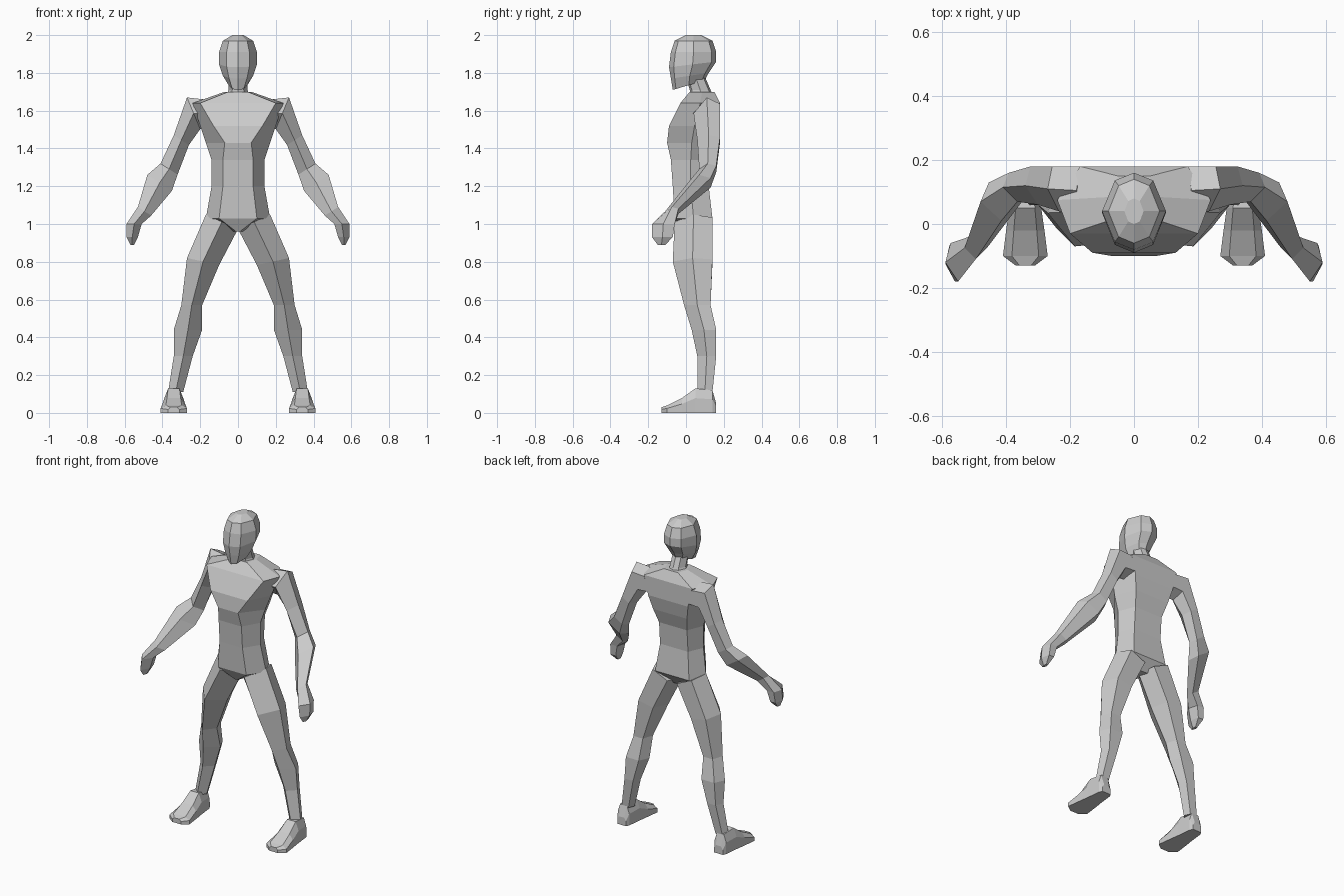
import bpy
import bmesh

cube = bpy.data.objects.get("Cube")
if cube:
    bpy.data.objects.remove(cube, do_unlink=True)

grey = bpy.data.materials.new("plain_grey")
grey.use_nodes = True
grey.diffuse_color = (.6, .6, .6, 1)
shader = grey.node_tree.nodes["Principled BSDF"]
shader.inputs["Base Color"].default_value = grey.diffuse_color


def loft(name, rings, mirror=False):
    """Skin equal rings, close both ends and optionally mirror across x."""
    bm = bmesh.new()
    loops = [[bm.verts.new(point) for point in ring] for ring in rings]
    for lower, upper in zip(loops, loops[1:]):
        for i in range(len(lower)):
            bm.faces.new((lower[i - 1], lower[i], upper[i], upper[i - 1]))
    bm.faces.new(loops[0])
    bm.faces.new(loops[-1])
    bmesh.ops.recalc_face_normals(bm, faces=bm.faces)
    mesh = bpy.data.meshes.new(name)
    bm.to_mesh(mesh)
    bm.free()
    mesh.materials.append(grey)
    part = bpy.data.objects.new(name, mesh)
    bpy.context.collection.objects.link(part)
    if mirror:
        part.modifiers.new("mirror", "MIRROR").use_mirror_merge = False


def symmetric(half):
    """Complete a half section running from the front centre to the back centre."""
    return half + [(-x, y, z) for x, y, z in half[-2:0:-1]]


def torso_ring(z, panel, front, side, back):
    """Flat front panel, a ridge at each side and a broad flat back."""
    middle = (front + back) / 2
    return symmetric([(0, front, z), (panel, front, z), (side, middle, z),
                      (side * .7, back, z), (0, back, z)])


def head_ring(z, side, front, back, rise=0):
    """Oval section whose back edge can sit higher than its front."""
    depth = back - front
    outline = [(0, 0), (.6, .1), (1, .5), (.6, .9), (0, 1)]
    return symmetric([(side * u, front + depth * v, z + rise * v)
                      for u, v in outline])


def limb_ring(x, z, width, front, back, slope):
    """Five-sided section hung from its outer point, dropping towards the body."""
    depth = back - front
    outline = [(0, 0), (.5, .5), (.2, 1), (.8, 1), (1, .5)]
    outline[:2] = [(.5, 0), (0, .5)]
    order = [outline[0], outline[1], outline[2], outline[3], outline[4]]
    return [(x - width * (1 - u), front + depth * v, z - width * slope * (1 - u))
            for u, v in order]


def arm_ring(x, z, width, front, back, slope=.65):
    return limb_ring(x, z, width, front, back, slope)


def leg_ring(x, z, width, front, back):
    """Level below the knee, tilting more and more towards the hip."""
    return limb_ring(x, z, width, front, back, max(0, z - .6))


def foot_ring(y, half, top):
    """Flat sole, upright sides and a bevelled upper."""
    middle = .34
    outline = [(-half, 0), (half, 0), (half, top * .6), (half * .6, top),
               (-half * .6, top), (-half, top * .6)]
    return [(middle + x, y, z) for x, z in outline]


# Torso from crotch to neck base
loft("torso", [
    torso_ring(.96, .01, -.02, .03, .09),
    torso_ring(1.03, .1, -.06, .17, .14),
    torso_ring(1.2, .08, -.07, .14, .12),
    torso_ring(1.34, .08, -.08, .14, .13),
    torso_ring(1.43, .07, -.1, .17, .16),
    torso_ring(1.52, .13, -.09, .2, .18),
    torso_ring(1.64, .2, -.03, .24, .18),
    torso_ring(1.7, .05, .02, .07, .15),
])

# Neck leaning forward into the head
loft("neck", [
    head_ring(1.66, .07, .02, .15),
    head_ring(1.71, .05, .02, .13),
    head_ring(1.78, .05, 0, .1),
])

# Head from chin to crown
loft("head", [
    head_ring(1.71, .05, -.07, .1, rise=.05),
    head_ring(1.77, .08, -.08, .12, rise=.03),
    head_ring(1.83, .1, -.09, .16, rise=.03),
    head_ring(1.91, .1, -.08, .16),
    head_ring(1.97, .08, -.06, .14),
    head_ring(2, .03, 0, .08),
])

# Arms from shoulder to fingertips
loft("arms", [
    arm_ring(.18, 1.66, .06, .03, .18, slope=2.5),
    arm_ring(.27, 1.67, .07, .04, .18, slope=2.4),
    arm_ring(.34, 1.47, .08, .06, .18),
    arm_ring(.41, 1.32, .09, .07, .16),
    arm_ring(.48, 1.26, .13, .01, .13),
    arm_ring(.53, 1.09, .07, -.11, -.04),
    arm_ring(.59, 1, .08, -.18, -.06, slope=0),
    arm_ring(.59, .93, .06, -.18, -.07, slope=0),
    arm_ring(.57, .89, .02, -.15, -.11, slope=0),
], mirror=True)

# Legs from hip to ankle
loft("legs", [
    leg_ring(.17, 1.05, .17, -.06, .14),
    leg_ring(.27, .82, .17, -.07, .14),
    leg_ring(.3, .57, .11, -.01, .13),
    leg_ring(.34, .44, .15, .03, .16),
    leg_ring(.34, .3, .1, .06, .16),
    leg_ring(.37, .11, .08, .06, .14),
], mirror=True)

# Feet from heel to toe
loft("feet", [
    foot_ring(.16, .03, .05),
    foot_ring(.14, .04, .12),
    foot_ring(.05, .05, .13),
    foot_ring(-.02, .06, .08),
    foot_ring(-.1, .07, .04),
    foot_ring(-.13, .03, .03),
], mirror=True)
